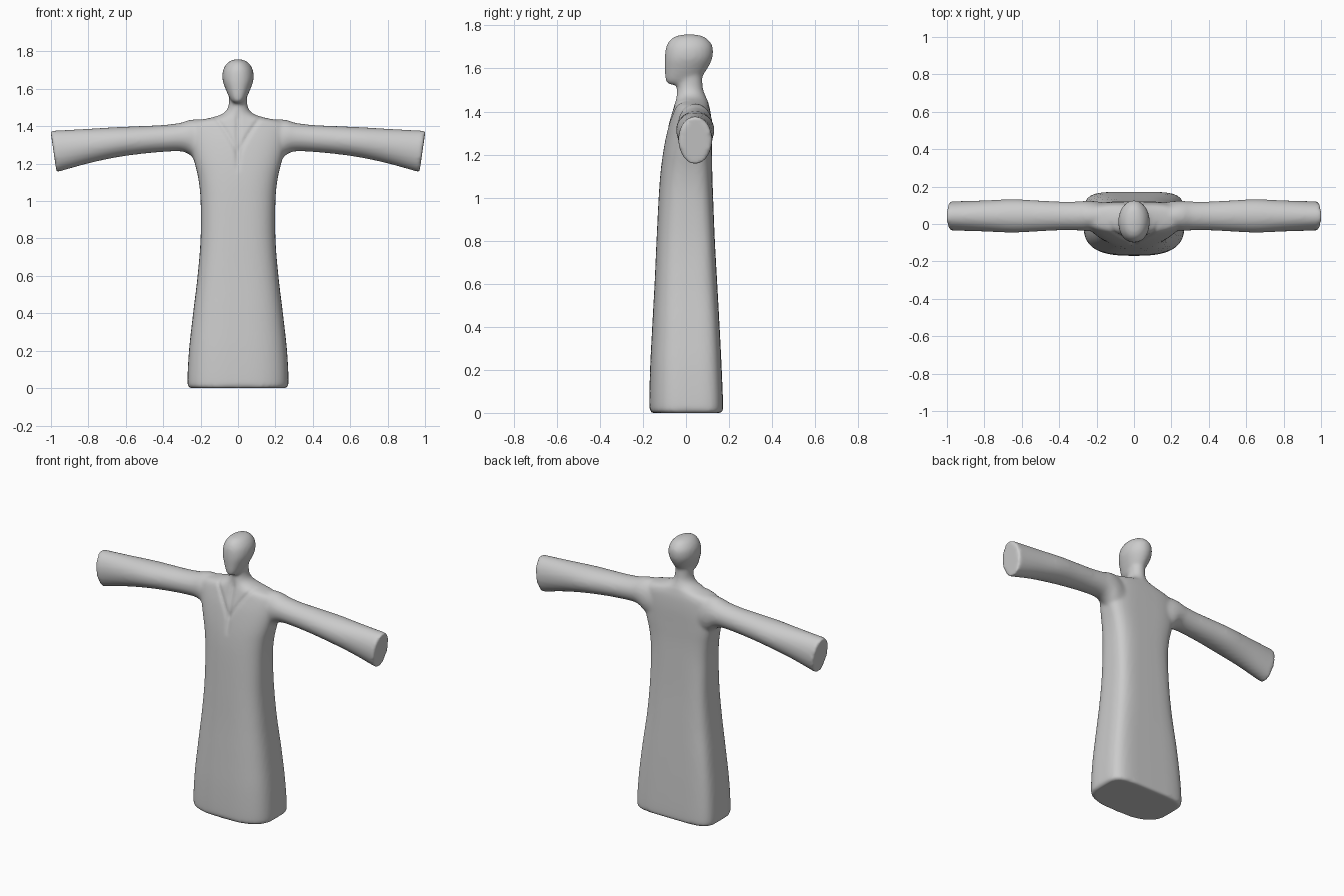
import bpy, bmesh, math
from mathutils import Vector

SIDES, STEPS = 48, 6


def spline(rows):
    """Smoothly resample a list of cross-section rows."""
    out = []
    for i in range(len(rows) - 1):
        p0, p1 = rows[max(i - 1, 0)], rows[i]
        p2, p3 = rows[i + 1], rows[min(i + 2, len(rows) - 1)]
        for k in range(STEPS):
            t = k / STEPS
            out.append([0.5 * (2 * b + (c - a) * t + (2 * a - 5 * b + 4 * c - d) * t * t
                               + (3 * b - a - 3 * c + d) * t ** 3)
                        for a, b, c, d in zip(p0, p1, p2, p3)])
    return out + [list(rows[-1])]


def loft(bm, rows, place):
    """Skin rounded sections: position, half width, low, high, low power, high power."""
    rings = []
    for pos, half, lo, hi, n_lo, n_hi in spline(rows):
        ring = []
        for i in range(SIDES):
            a = 2 * math.pi * i / SIDES
            c, s = math.cos(a), math.sin(a)
            e = 2 / (n_hi if s > 0 else n_lo)
            u = half * math.copysign(abs(c) ** e, c)
            v = (lo + hi) / 2 + (hi - lo) / 2 * math.copysign(abs(s) ** e, s)
            ring.append(bm.verts.new(place(pos, u, v)))
        rings.append(ring)
    faces = [bm.faces.new(rings[0]), bm.faces.new(rings[-1])]
    for r, q in zip(rings, rings[1:]):
        for i in range(SIDES):
            j = (i + 1) % SIDES
            faces.append(bm.faces.new((r[i], r[j], q[j], q[i])))
    bmesh.ops.recalc_face_normals(bm, faces=faces)


def upright(z, u, v):
    return Vector((u, v, z))


bm = bmesh.new()

# Robe and neck: flat back, rounder front
loft(bm, [
    (0.000, 0.255, -0.160, 0.163, 2.8, 5.0),
    (0.025, 0.270, -0.170, 0.172, 2.8, 5.0),
    (0.20, 0.262, -0.167, 0.166, 2.8, 5.0),
    (0.40, 0.240, -0.157, 0.156, 2.8, 5.0),
    (0.60, 0.216, -0.146, 0.145, 2.8, 4.5),
    (0.80, 0.200, -0.137, 0.134, 2.7, 4.5),
    (1.00, 0.200, -0.127, 0.126, 2.6, 4.0),
    (1.12, 0.212, -0.118, 0.122, 2.5, 4.0),
    (1.22, 0.236, -0.105, 0.121, 2.4, 4.0),
    (1.32, 0.262, -0.086, 0.120, 2.2, 3.5),
    (1.39, 0.268, -0.066, 0.115, 2.1, 3.0),
    (1.425, 0.235, -0.056, 0.108, 2.0, 2.5),
    (1.447, 0.140, -0.050, 0.102, 2.0, 2.2),
    (1.470, 0.078, -0.046, 0.092, 2.0, 2.0),
    (1.51, 0.051, -0.042, 0.079, 2.0, 2.0),
    (1.59, 0.050, -0.040, 0.075, 2.0, 2.0)], upright)

# Head: narrow chin, full crown
loft(bm, [
    (1.525, 0.026, -0.080, 0.030, 2.0, 2.0),
    (1.545, 0.042, -0.095, 0.060, 2.2, 2.0),
    (1.60, 0.067, -0.099, 0.100, 2.2, 2.0),
    (1.65, 0.083, -0.099, 0.123, 2.2, 2.0),
    (1.70, 0.080, -0.092, 0.124, 2.1, 2.0),
    (1.735, 0.060, -0.072, 0.102, 2.0, 2.0),
    (1.752, 0.036, -0.042, 0.072, 2.0, 2.0),
    (1.759, 0.010, 0.000, 0.030, 2.0, 2.0)], upright)

# Sleeves: flared, with a slanted cuff
SLEEVE = [
    (0.15, 0.070, 1.18, 1.435, 2.0, 2.0),
    (0.22, 0.080, 1.215, 1.438, 2.0, 2.0),
    (0.265, 0.080, 1.252, 1.432, 2.0, 2.0),
    (0.31, 0.077, 1.266, 1.418, 2.0, 2.0),
    (0.40, 0.077, 1.263, 1.407, 2.0, 2.0),
    (0.52, 0.083, 1.252, 1.401, 2.0, 2.0),
    (0.65, 0.089, 1.234, 1.395, 2.0, 2.0),
    (0.80, 0.083, 1.203, 1.386, 2.0, 2.0),
    (0.93, 0.079, 1.169, 1.379, 2.0, 2.0),
    (0.975, 0.078, 1.157, 1.377, 2.0, 2.0),
    (0.987, 0.074, 1.154, 1.374, 2.0, 2.0)]
for side in (-1, 1):
    loft(bm, SLEEVE, lambda x, u, v: Vector(
        (side * (x + 0.15 * (v - 1.27) * max(0, (x - 0.5) / 0.5)), 0.043 + u, v)))

mesh = bpy.data.meshes.new("robed_figure")
bm.to_mesh(mesh)
bm.free()
figure = bpy.data.objects.new("robed_figure", mesh)
bpy.context.collection.objects.link(figure)

# Blend the parts into one continuous skin
remesh = figure.modifiers.new("blend", 'REMESH')
remesh.mode = 'VOXEL'
remesh.voxel_size = 0.01
smooth = figure.modifiers.new("soften", 'SMOOTH')
smooth.factor = 0.5
smooth.iterations = 8
graph = bpy.context.evaluated_depsgraph_get()
skin = bpy.data.meshes.new_from_object(figure.evaluated_get(graph))
figure.modifiers.clear()
figure.data = skin

# Collar folds: shallow V grooves meeting at a centre crease
for v in skin.vertices:
    x, y, z = v.co
    if y < 0.01 and 1.15 < z < 1.49 and abs(x) < 0.2:
        fade = min(1, (z - 1.15) / 0.12, (1.49 - z) / 0.05)
        fold = 0.10 * max(0, (z - 1.24) / 0.18) ** 1.3
        groove = math.exp(-((abs(x) - fold) / 0.014) ** 2)
        crease = math.exp(-(x / 0.012) ** 2)
        v.co.y += fade * (0.007 * groove + 0.009 * crease)

# Plain grey
grey = bpy.data.materials.new("plain_grey")
grey.diffuse_color = (0.6, 0.6, 0.6, 1)
skin.materials.clear()
skin.materials.append(grey)

bpy.context.view_layer.objects.active = figure
figure.select_set(True)
bpy.ops.object.shade_smooth_by_angle(angle=math.radians(50))
